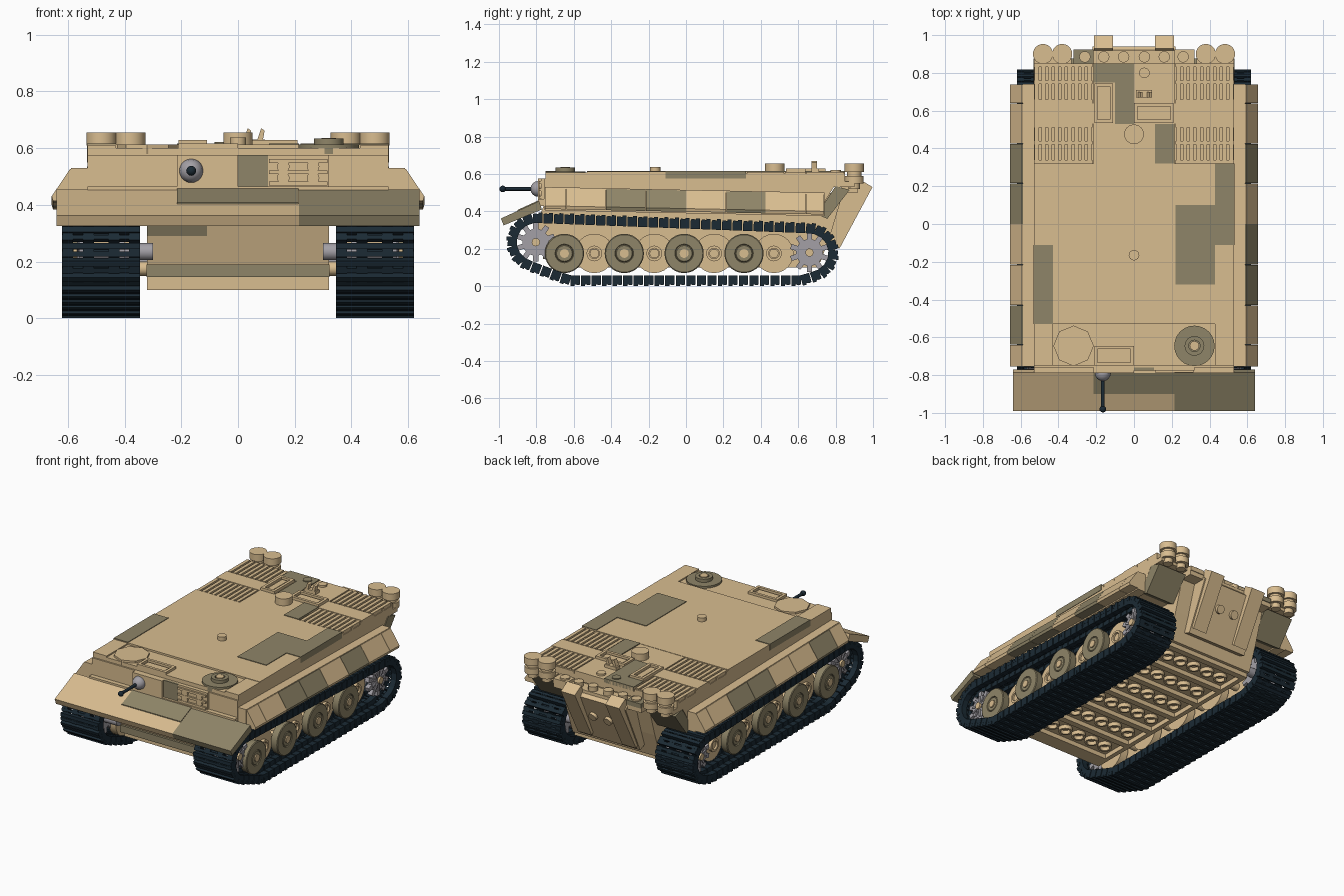
import bpy, bmesh, math
from mathutils import Matrix, Vector
from mathutils.geometry import convex_hull_2d

if "Cube" in bpy.data.objects:
    bpy.data.objects.remove(bpy.data.objects["Cube"])


def material(name, rgb):
    lin = [((c / 255 + 0.055) / 1.055) ** 2.4 for c in rgb] + [1]
    m = bpy.data.materials.new(name)
    m.use_nodes = True
    m.diffuse_color = lin
    m.node_tree.nodes["Principled BSDF"].inputs["Base Color"].default_value = lin
    return m


TAN = material("tan", (217, 189, 144))
OLIVE = material("olive", (143, 133, 104))
BLACK = material("blue_black", (27, 42, 52))
GREY = material("light_grey", (163, 160, 166))
round_parts = []


def finish(name, bm, mat):
    bmesh.ops.recalc_face_normals(bm, faces=bm.faces)
    mesh = bpy.data.meshes.new(name)
    bm.to_mesh(mesh)
    bm.free()
    mesh.materials.append(mat)
    ob = bpy.data.objects.new(name, mesh)
    bpy.context.collection.objects.link(ob)
    return ob


def add_box(bm, center, size, frame=Matrix()):
    m = frame @ Matrix.Translation(center) @ Matrix.Diagonal((*size, 1))
    bmesh.ops.create_cube(bm, size=1, matrix=m)


def box(name, x, y, z, mat):
    bm = bmesh.new()
    lo, hi = Vector((x[0], y[0], z[0])), Vector((x[1], y[1], z[1]))
    add_box(bm, (lo + hi) / 2, hi - lo)
    return finish(name, bm, mat)


def prism(name, pts, a, b, mat, axis="X", shear=0):
    """Extrude a profile, (y, z) along X or (x, z) along Y."""
    bm = bmesh.new()
    place = (lambda p, t: (t, *p)) if axis == "X" else (lambda p, t: (p[0], t, p[1] - shear * t))
    rings = [[bm.verts.new(place(p, t)) for p in pts] for t in (a, b)]
    bm.faces.new(rings[0])
    bm.faces.new(rings[1])
    for i in range(len(pts)):
        j = (i + 1) % len(pts)
        bm.faces.new((rings[0][i], rings[0][j], rings[1][j], rings[1][i]))
    return finish(name, bm, mat)


def lathe(name, profile, center, axis, mat, segs=24):
    """Spin a (radius, height) profile and point it along an axis."""
    bm = bmesh.new()
    vs = [bm.verts.new((r, 0, h)) for r, h in profile]
    es = [bm.edges.new(e) for e in zip(vs, vs[1:])]
    bmesh.ops.spin(bm, geom=vs + es, cent=(0, 0, 0), axis=(0, 0, 1),
                   angle=math.tau, steps=segs, use_merge=True)
    bmesh.ops.remove_doubles(bm, verts=bm.verts, dist=1e-5)
    turn = Vector((0, 0, 1)).rotation_difference(Vector(axis)).to_matrix().to_4x4()
    bm.transform(Matrix.Translation(center) @ turn)
    ob = finish(name, bm, mat)
    round_parts.append(ob)
    return ob


def cyl(name, center, r, h, axis, mat, segs=24):
    return lathe(name, [(0, 0), (r, 0), (r, h), (0, h)], center, axis, mat, segs)


UP, FRONT = (0, 0, 1), (0, -1, 0)

# Lower hull with nose and sloping tail
prism("lower_hull", [(-.64, .13), (-.72, .145), (-.75, .19), (-.8, .34), (-.76, .43),
                     (.84, .5), (.78, .3), (.72, .13)], -.32, .32, TAN)
box("nose_band", (-.322, .322), (-.765, -.7), (.145, .19), OLIVE)
box("nose_foot", (-.32, .32), (-.72, -.62), (.1, .145), TAN)
prism("nose_patch", [(-.785, .29), (-.803, .335), (-.78, .335), (-.76, .29)], -.32, -.11, OLIVE)

# Belly ribs and tubes
for i in range(7):
    y = -.64 + i * .22
    box("belly_rib", (-.32, .32), (y - .02, y + .02), (.1, .14), TAN)
    if i < 6:
        for x in (-.21, -.105, 0, .105, .21):
            lathe("belly_tube", [(.03, .03), (.03, 0), (.043, 0), (.043, .03)],
                  (x, y + .11, .105), UP, TAN, 16)
for x in (-.305, .305):
    box("belly_rail", (x - .015, x + .015), (-.64, .7), (.1, .14), TAN)

# Upper hull and deck
prism("upper_hull", [(-.76, .41), (-.76, .575), (.84, .575), (.84, .53), (.79, .53), (.7, .385)],
      -.53, .53, TAN)
box("main_deck", (-.53, .53), (-.53, .32), (.575, .612), TAN)
box("bow_deck", (-.43, .43), (-.75, -.53), (.575, .6), TAN)
box("rear_deck", (-.53, .53), (.32, .85), (.55, .588), TAN)
box("rear_deck_spine", (-.215, .215), (.32, .85), (.58, .61), TAN)
box("rear_deck_crossbar", (-.53, .53), (.53, .64), (.58, .61), TAN)
for s in (-1, 1):
    box("bow_corner", sorted((s * .43, s * .53)), (-.75, -.53), (.575, .609), TAN)
    for y0 in (.32, .64):
        for i in range(9):
            x = s * (.235 + i * .035)
            box("grille_slat", (x - .011, x + .011), (y0 + .005, y0 + .205), (.585, .61), TAN)
        for y in (y0, y0 + .1, y0 + .19):
            box("grille_cross", sorted((s * .22, s * .53)), (y, y + .02), (.58, .603), TAN)

# Olive camouflage tiles on the deck
for x, y in [((-.533, -.43), (-.53, -.11)), ((.43, .533), (-.11, .32)), ((.22, .43), (-.32, .1)),
             ((.11, .215), (.32, .53)), ((-.1, 0), (.53, .85)), ((-.215, -.1), (.75, .85))]:
    box("deck_patch", x, y, (.575, .616), OLIVE)

# Hatches, studs and deck fittings
cyl("right_hatch", (-.32, -.645, .58), .107, .033, UP, TAN, 8)
cyl("left_hatch", (.32, -.645, .58), .107, .033, UP, OLIVE, 24)
lathe("left_hatch_ring", [(.03, 0), (.03, .022), (.052, .022), (.052, 0)], (.32, -.645, .612), UP, OLIVE)
cyl("left_hatch_stud", (.32, -.645, .61), .025, .026, UP, TAN, 16)
cyl("deck_stud", (0, -.165, .6), .028, .037, UP, TAN, 16)
cyl("deck_cap", (0, .475, .6), .052, .055, UP, TAN)
for x in (-.055, .055):
    cyl("rear_stud", (x, .8, .6), .028, .022, UP, OLIVE if x < 0 else TAN, 16)
box("lever_base", (.01, .095), (.67, .71), (.61, .63), TAN)
for x in (.02, .068):
    prism("lever", [(x, .63), (x + .02, .63), (x + .026, .662), (x + .014, .67)], .67, .7, TAN, "Y")


def tray(name, x, y, z):
    """Raised rectangular frame with a bar inside."""
    t = .018
    box(name + "_floor", x, y, (z, z + .015), TAN)
    for xs, ys in [((x[0], x[0] + t), y), ((x[1] - t, x[1]), y),
                   (x, (y[0], y[0] + t)), (x, (y[1] - t, y[1]))]:
        box(name + "_rim", xs, ys, (z, z + .03), TAN)
    box(name + "_bar", (x[0] + .03, x[1] - .03), (y[0] + .03, y[1] - .03), (z, z + .022), TAN)


tray("right_vent", (-.21, -.11), (.535, .745), .598)
tray("left_vent", (0, .21), (.535, .64), .598)
tray("vision_port", (-.21, 0), (-.75, -.645), .586)

# Bow blocks and ball-mounted gun
box("gun_block", (-.215, 0), (-.79, -.75), (.46, .575), TAN)
box("bow_patch", (0, .105), (-.775, -.75), (.46, .575), OLIVE)
box("bow_block", (.105, .32), (-.775, -.75), (.46, .575), TAN)
for z in (.475, .515, .555):
    box("bow_slat", (.11, .315), (-.787, -.77), (z - .007, z + .007), TAN)
for x in (.16, .265):
    for z in (.495, .535):
        cyl("bow_stud", (x, -.77, z), .022, .015, FRONT, TAN, 14)
box("bow_shelf", (-.53, .53), (-.79, -.74), (.43, .465), TAN)
arc = [(.042 * math.sin(a * math.pi / 8), -.042 * math.cos(a * math.pi / 8)) for a in range(9)]
lathe("gun_ball", arc, (-.165, -.79, .52), FRONT, GREY, 20)
cyl("gun_barrel", (-.165, -.82, .52), .01, .16, FRONT, BLACK, 12)
lathe("gun_tip", [(r * .42, h * .42) for r, h in arc], (-.165, -.98, .52), FRONT, BLACK, 12)

# Sloping front fender plate in three sections
plate = [(-.99, .362), (-.975, .325), (-.77, .41), (-.785, .455)]
for a, b, mat in [(-.64, -.215, TAN), (-.215, .215, TAN), (.215, .64, OLIVE)]:
    prism("front_fender", plate, a, b, mat)
prism("fender_patch", [(-.9, .408), (-.9, .39), (-.784, .44), (-.784, .461)], -.215, .214, OLIVE)

# Side skirts made of canted panels
for s in (-1, 1):
    prism("skirt_shelf", [(s * .52, .515), (s * .588, .515), (s * .588, .39), (s * .52, .39)],
          -.755, .74, TAN, "Y", .02)
    panel = [(.58, .512), (.592, .512), (.657, .415), (.652, .398), (.58, .398)]
    edges = [-.755, -.64, -.43, -.215, 0, .215, .425, .64, .74]
    olive = {2, 3, 5} if s > 0 else {1, 4, 5}
    for i, (a, b) in enumerate(zip(edges, edges[1:])):
        prism("skirt_panel", [(s * x, z) for x, z in panel], a + .001, b - .001,
              OLIVE if i in olive else TAN, "Y", .02)

# Rear plates, rails and exhausts
prism("rear_plate", [(.74, .2), (.79, .18), (.94, .5), (.9, .54), (.8, .5)], -.22, .22, TAN)
box("exhaust_shelf", (-.32, .32), (.83, .92), (.5, .54), TAN)
for s in (-1, 1):
    box("shelf_side", sorted((s * .215, s * .32)), (.84, .925), (.53, .56), OLIVE if s < 0 else TAN)
    for x in (.055, .16, .26):
        cyl("shelf_stud", (s * x, .885, .54), .03, .03, UP, TAN, 14)
    prism("rear_rail", [(.79, .23), (.82, .2), (.997, .53), (.93, .57)],
          *sorted((s * .11, s * .212)), TAN)
    prism("rear_corner", [(.7, .385), (.755, .36), (.875, .515), (.8, .535)],
          *sorted((s * .32, s * .532)), OLIVE)
    cyl("rear_plug", (s * .055, .85, .38), .028, .05, (0, .9, -.4), TAN, 14)
    for x in (.38, .482):
        lathe("exhaust", [(0, -.03), (.03, -.03), (.03, 0), (.05, 0), (.05, .04), (.038, .04),
                          (.038, .06), (.053, .06), (.053, .105), (0, .105)],
              (s * x, .9, .55), UP, TAN)
    box("exhaust_bracket", sorted((s * .33, s * .53)), (.82, .9), (.53, .56), TAN)

# Track path: hull around idler, sprocket and end road wheels
pts = [Vector((y + r * math.cos(a * math.tau / 40), z + r * math.sin(a * math.tau / 40)))
       for y, z, r in [(-.803, .235, .14), (.66, .18, .14), (-.62, .073, .052), (.615, .073, .052)]
       for a in range(40)]
loop = [pts[i] for i in convex_hull_2d(pts)]
lengths = [(loop[(i + 1) % len(loop)] - p).length for i, p in enumerate(loop)]
total = sum(lengths)
count = round(total / .0565)


def path_at(d):
    d %= total
    for i, seg in enumerate(lengths):
        if d <= seg:
            return loop[i].lerp(loop[(i + 1) % len(loop)], d / seg)
        d -= seg
    return loop[0]


def build_track(s):
    bm = bmesh.new()
    for i in range(count):
        p, q = path_at(i * total / count), path_at((i + 1) * total / count)
        t, c = (q - p).normalized(), (p + q) / 2
        n = Vector((t.y, -t.x))
        if n.dot(c - Vector((-.05, .2))) < 0:
            n = -n
        frame = Matrix(((1, 0, 0, s * .4825), (0, t.x, n.x, c.x), (0, t.y, n.y, c.y), (0, 0, 0, 1)))
        add_box(bm, (0, -.014, .006), (.275, .022, .028), frame)
        add_box(bm, (0, .014, .002), (.275, .016, .026), frame)
        for x in (-.118, -.045, .045, .118):
            add_box(bm, (x, 0, -.012), (.038, .05, .05), frame)
        add_box(bm, (0, 0, 0), (.06, .045, .008), frame)
    finish("track", bm, BLACK)


def toothed_wheel(name, s, y, z):
    for x in (.4, .53):
        cyl(name, (s * x, y, z), .072, s * .03, (1, 0, 0), GREY)
        bm = bmesh.new()
        for k in range(10):
            turn = Matrix.Translation((s * (x + .015), y, z)) @ Matrix.Rotation(k * math.tau / 10, 4, "X")
            add_box(bm, (0, 0, .084), (.03, .028, .04), turn)
            add_box(bm, (s * .016, 0, .045), (.012, .012, .05), turn)
        finish(name + "_teeth", bm, GREY)
    cyl(name + "_axle", (s * .3, y, z), .03, s * .25, (1, 0, 0), GREY, 16)
    cyl(name + "_cap", (s * .55, y, z), .022, s * .03, (1, 0, 0), TAN, 12)


# Running gear, both sides
dish = [(0, -.05), (.1, -.05), (.105, -.004), (.1, 0), (.05, 0), (.047, -.006), (.042, 0), (0, 0)]
for s in (-1, 1):
    build_track(s)
    toothed_wheel("idler", s, -.803, .235)
    toothed_wheel("sprocket", s, .66, .18)
    out = (s, 0, 0)
    for i in range(4):
        y = -.65 + i * .32
        lathe("outer_wheel", dish, (s * .59, y, .175), out, OLIVE, 28)
        cyl("outer_wheel_hub", (s * .585, y, .175), .024, .012, out, TAN, 16)
        cyl("outer_wheel_back", (s * .36, y, .175), .105, .05, out, TAN)
        cyl("middle_wheel", (s * .43, y + .16, .175), .105, .09, out, TAN)
        lathe("middle_wheel_ring", [(.028, 0), (.028, .02), (.042, .02), (.042, 0)],
              (s * .52, y + .16, .175), out, TAN, 16)
        for yy in (y, y + .16):
            cyl("wheel_axle", (s * .3, yy, .175), .025, .23, out, TAN, 12)

# Smooth round parts, keep edges sharp
for ob in bpy.context.selected_objects:
    ob.select_set(False)
for ob in round_parts:
    ob.select_set(True)
bpy.context.view_layer.objects.active = round_parts[0]
bpy.ops.object.shade_smooth_by_angle(angle=math.radians(35))
